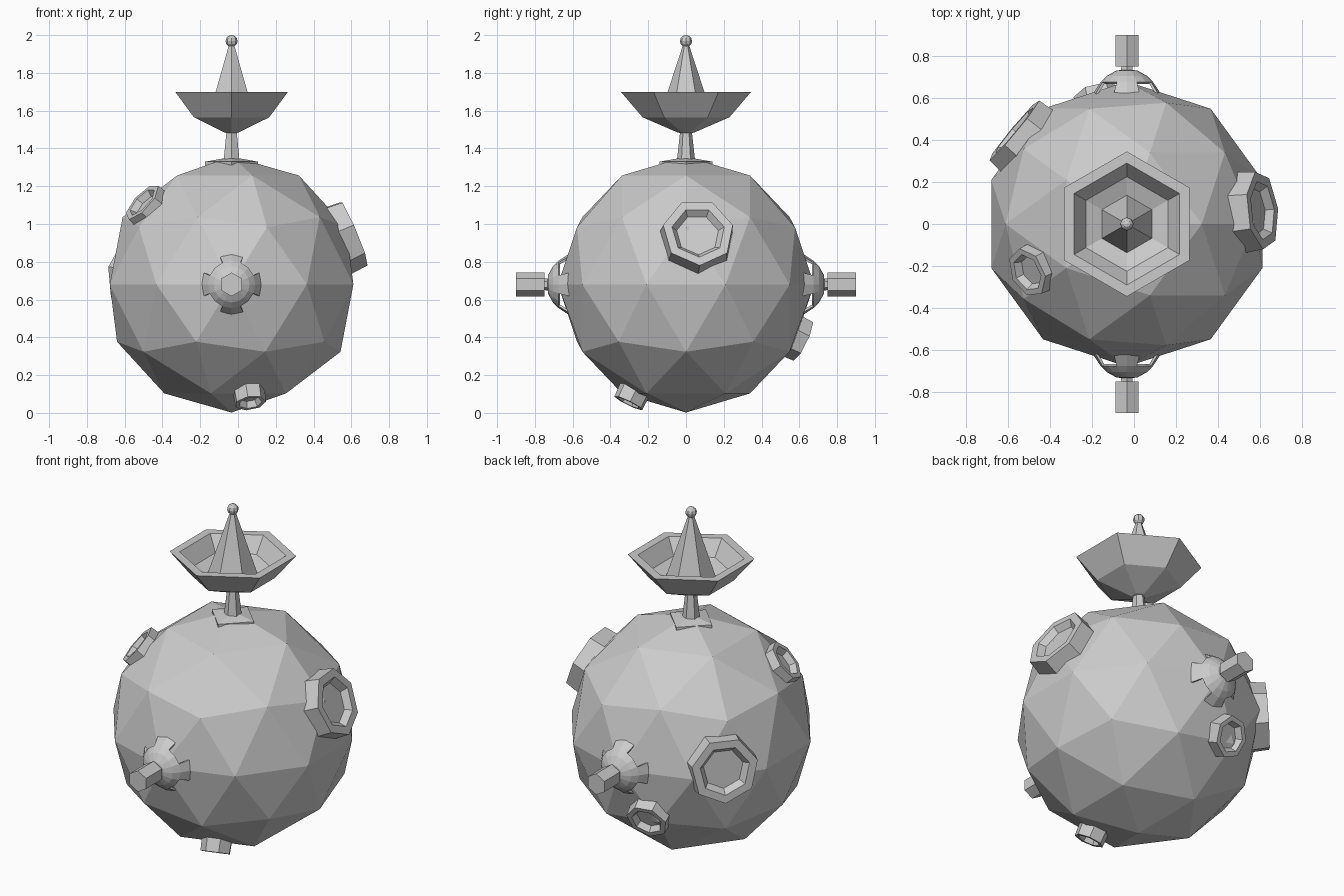
import bpy, bmesh
from math import sin, cos, pi
from mathutils import Vector, Matrix

if "Cube" in bpy.data.objects:
    bpy.data.objects.remove(bpy.data.objects["Cube"])

CX = -0.034                       # body axis
CENTER = Vector((CX, 0, 0.68))    # body centre
R = 0.678


def finish(name, bm, matrix=Matrix()):
    bmesh.ops.remove_doubles(bm, verts=bm.verts, dist=1e-5)
    bmesh.ops.recalc_face_normals(bm, faces=bm.faces)
    me = bpy.data.meshes.new(name)
    bm.to_mesh(me)
    bm.free()
    ob = bpy.data.objects.new(name, me)
    ob.matrix_world = matrix
    bpy.context.collection.objects.link(ob)
    return ob


def lathe(name, profile, sides, matrix=Matrix(), start=pi / 2, keep=None):
    """Revolve (radius, height) points around local z with flat sides."""
    bm = bmesh.new()
    rings = []
    for r, z in profile:
        if r == 0:
            rings.append([bm.verts.new((0, 0, z))] * sides)
        else:
            rings.append([bm.verts.new((r * cos(start + 2 * pi * i / sides),
                                        r * sin(start + 2 * pi * i / sides), z))
                          for i in range(sides)])
    for k, (a, b) in enumerate(zip(rings, rings[1:])):
        for i in range(sides):
            if keep and not keep(k, i):
                continue
            j = (i + 1) % sides
            bm.faces.new(dict.fromkeys((a[i], a[j], b[j], b[i])))
    return finish(name, bm, matrix)


# Faceted round body
bm = bmesh.new()
bmesh.ops.create_icosphere(bm, subdivisions=2, radius=R)
finish("body", bm, Matrix.Translation(CENTER))

# Raised portholes, aimed outward from the body centre
portholes = [
    ("right_porthole", (0.644, 0.065, 0.275), 0.705, 0.19),
    ("upper_left_porthole", (-0.46, -0.225, 0.425), 0.685, 0.122),
    ("back_left_porthole", (-0.533, 0.443, 0.05), 0.70, 0.19),
    ("back_porthole", (-0.14, 0.625, -0.30), 0.70, 0.118),
    ("bottom_porthole", (0.10, -0.305, -0.63), 0.705, 0.084),
]
for name, direction, h, r in portholes:
    d = Vector(direction).normalized()
    m = Matrix.Translation(CENTER) @ d.to_track_quat('Z', 'Y').to_matrix().to_4x4()
    lathe(name, [(0, h - 0.11), (r * 1.05, h - 0.11), (r, h), (r * 0.75, h),
                 (r * 0.6, h - 0.035), (0, h - 0.035)], 7, m, start=-pi / 2)

# Top mount: square plate, stem, hexagonal dish, spike and ball
axis = Matrix.Translation((CX, 0, 0))
lathe("mount_plate", [(0, 1.29), (0.14, 1.30), (0.14, 1.33), (0, 1.355)], 4, axis)
lathe("stem", [(0, 1.32), (0.05, 1.32), (0.03, 1.50), (0, 1.50)], 6, axis)
lathe("dish", [(0, 1.475), (0.045, 1.485), (0.23, 1.565), (0.345, 1.70),
               (0.29, 1.70), (0.225, 1.61), (0, 1.53)], 6, axis)
lathe("spike", [(0, 1.55), (0.143, 1.56), (0.012, 1.96), (0, 1.96)], 6, axis)
bm = bmesh.new()
bmesh.ops.create_uvsphere(bm, u_segments=8, v_segments=6, radius=0.032)
finish("spike_ball", bm, Matrix.Translation((CX, 0, 1.968)))

# Front and back nozzles on four-legged caps
for side, sgn in (("front", 1), ("back", -1)):
    m = Matrix.Translation(CENTER) @ Matrix.Rotation(sgn * pi / 2, 4, 'X')
    cap = lathe(side + "_cap", [(0, 0.735), (0.05, 0.73), (0.095, 0.705), (0.125, 0.675),
                                (0.158, 0.625), (0.162, 0.60)], 16, m, start=-pi / 8,
                keep=lambda k, i: k < 3 or i % 4 < 2)
    mod = cap.modifiers.new("thickness", 'SOLIDIFY')
    mod.thickness = 0.012
    lathe(side + "_nozzle", [(0, 0.70), (0.036, 0.70), (0.03, 0.75), (0.063, 0.75),
                             (0.063, 0.90), (0, 0.90)], 6, m)
